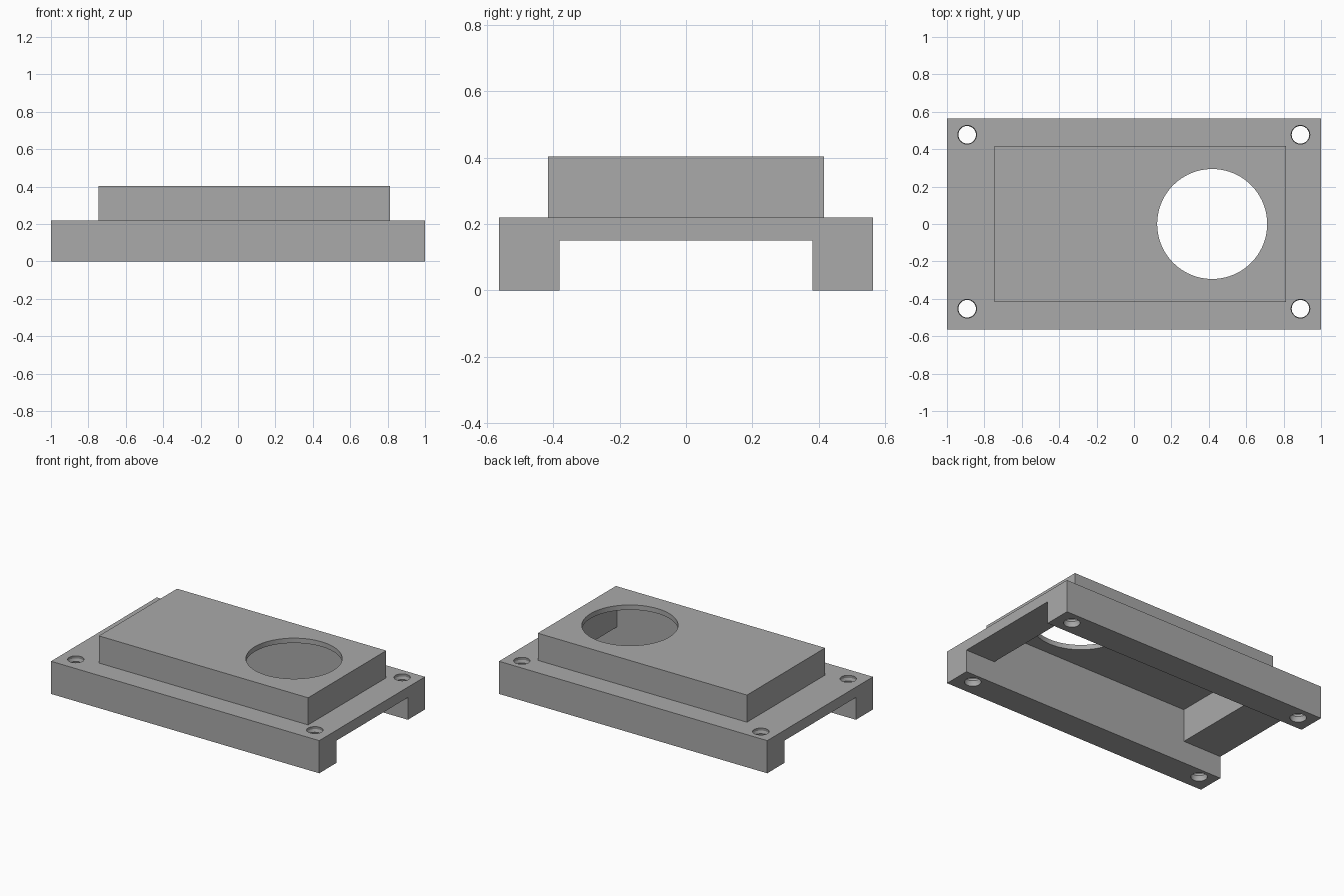
import bpy, bmesh, math

if "Cube" in bpy.data.objects:
    bpy.data.objects.remove(bpy.data.objects["Cube"], do_unlink=True)

grey = bpy.data.materials.new("plain grey")
grey.use_nodes = True
grey.diffuse_color = (0.4, 0.4, 0.4, 1)
grey.node_tree.nodes["Principled BSDF"].inputs["Base Color"].default_value = (0.4, 0.4, 0.4, 1)


def finish(name, bm):
    bmesh.ops.recalc_face_normals(bm, faces=bm.faces[:])
    mesh = bpy.data.meshes.new(name)
    bm.to_mesh(mesh)
    bm.free()
    mesh.materials.append(grey)
    obj = bpy.data.objects.new(name, mesh)
    bpy.context.collection.objects.link(obj)
    return obj


def extrude_y(name, profile, y0, y1):
    """Prism from an x-z profile, running from y0 to y1."""
    bm = bmesh.new()
    face = bm.faces.new([bm.verts.new((x, y0, z)) for x, z in profile])
    out = bmesh.ops.extrude_face_region(bm, geom=[face])
    verts = [g for g in out["geom"] if isinstance(g, bmesh.types.BMVert)]
    bmesh.ops.translate(bm, verts=verts, vec=(0, y1 - y0, 0))
    return finish(name, bm)


def box(name, x0, x1, y0, y1, z0, z1):
    return extrude_y(name, [(x0, z0), (x1, z0), (x1, z1), (x0, z1)], y0, y1)


def lathe(name, profile, x, y, sides):
    """Closed round solid from (radius, z) pairs."""
    bm = bmesh.new()
    rings = []
    for r, z in profile:
        rings.append([bm.verts.new((x + r * math.cos(2 * math.pi * i / sides),
                                    y + r * math.sin(2 * math.pi * i / sides), z))
                      for i in range(sides)])
    for low, high in zip(rings, rings[1:]):
        for i in range(sides):
            j = (i + 1) % sides
            bm.faces.new((low[i], low[j], high[j], high[i]))
    bm.faces.new(rings[0])
    bm.faces.new(rings[-1])
    return finish(name, bm)


def combine(target, tool, operation):
    tool.hide_render = True
    mod = target.modifiers.new(operation, "BOOLEAN")
    mod.operation = operation
    mod.solver = "EXACT"
    mod.object = tool
    bpy.context.view_layer.objects.active = target
    bpy.ops.object.modifier_apply(modifier=mod.name)
    bpy.data.objects.remove(tool, do_unlink=True)


# Flanged base with the raised housing on top
cover = box("enclosure_cover", -1, 1, -0.563, 0.563, 0, 0.22)
combine(cover, box("raised_housing", -0.746, 0.814, -0.416, 0.416, 0.1, 0.403), "UNION")

# Channel open at both ends, with the deeper housing cavity above it
hollow = [(-1.1, -0.1), (1.1, -0.1), (1.1, 0.15), (0.78, 0.15),
          (0.78, 0.37), (-0.712, 0.37), (-0.712, 0.15), (-1.1, 0.15)]
combine(cover, extrude_y("hollow_cutter", hollow, -0.381, 0.381), "DIFFERENCE")

# Round port in the roof
combine(cover, lathe("port_cutter", [(0.294, 0.3), (0.294, 0.5)], 0.418, 0, 96), "DIFFERENCE")

# Ridged screw holes in the four corners
steps = 12
ridges = [(0.05, -0.05), (0.05, 0)]
ridges += [(0.053 if k % 2 else 0.047, 0.22 * k / steps) for k in range(1, steps)]
ridges += [(0.05, 0.22), (0.05, 0.3)]
for x in (-0.892, 0.89):
    for y in (-0.453, 0.477):
        combine(cover, lathe("screw_cutter", ridges, x, y, 32), "DIFFERENCE")

# Smooth round walls, crisp edges
bpy.ops.object.select_all(action="DESELECT")
cover.select_set(True)
bpy.context.view_layer.objects.active = cover
bpy.ops.object.shade_smooth_by_angle(angle=math.radians(25))
